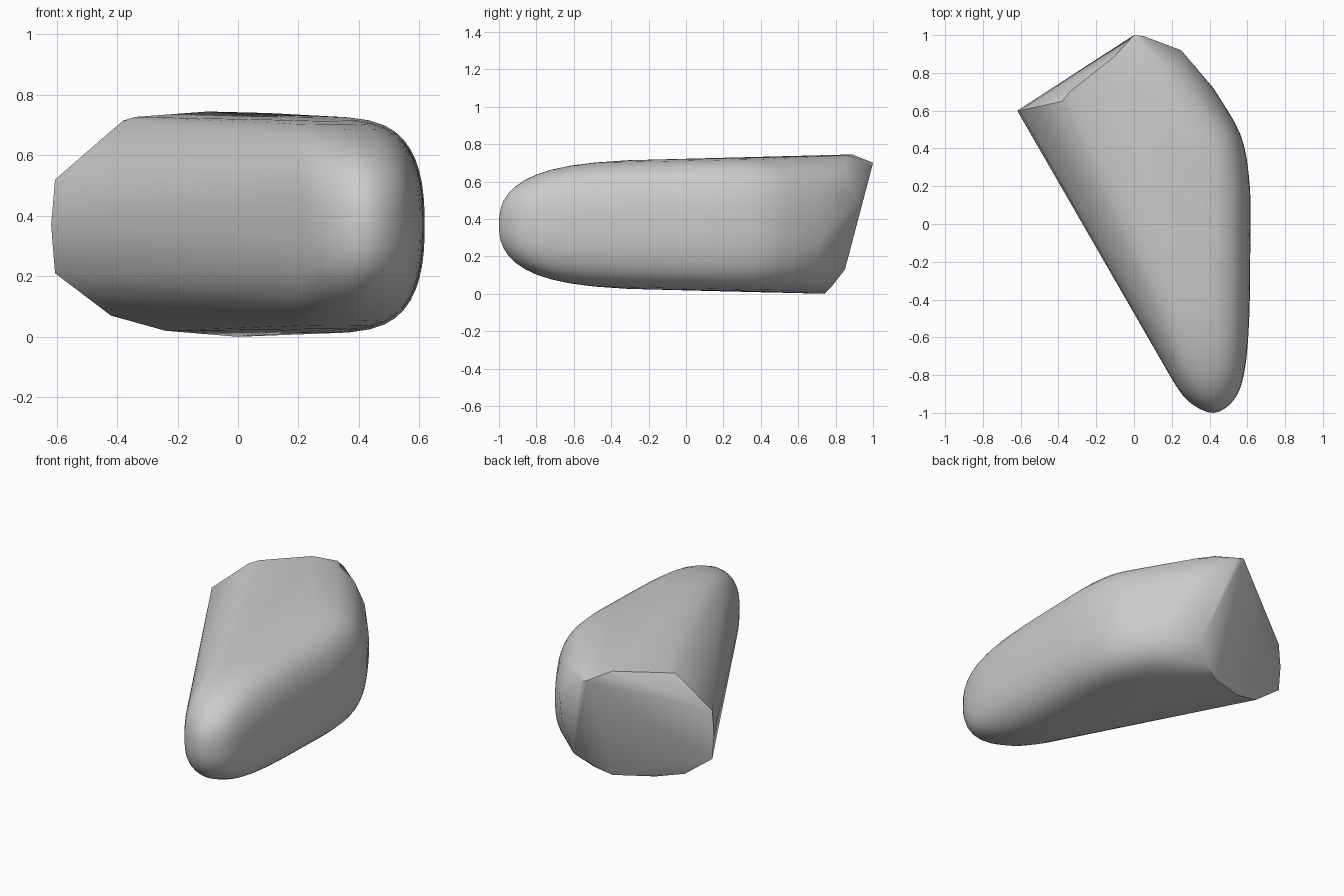
import bpy
import bmesh
import math
from mathutils import Vector

if "Cube" in bpy.data.objects:
    bpy.data.objects.remove(bpy.data.objects["Cube"], do_unlink=True)

# Plain grey stone
grey = bpy.data.materials.new("grey_stone")
grey.use_nodes = True
colour = (0.6, 0.6, 0.6, 1)
grey.diffuse_color = colour
grey.node_tree.nodes["Principled BSDF"].inputs["Base Color"].default_value = colour


def smooth_path(points, steps):
    """Pass a smooth curve through an open list of points."""
    pts = [Vector(p) for p in points]
    pts = [pts[0] * 2 - pts[1]] + pts + [pts[-1] * 2 - pts[-2]]
    path = []
    for a, b, c, d in zip(pts, pts[1:], pts[2:], pts[3:]):
        for i in range(steps):
            t = i / steps
            path.append(0.5 * (2 * b + (c - a) * t + (2 * a - 5 * b + 4 * c - d) * t ** 2
                               + (3 * b - a - 3 * c + d) * t ** 3))
    return path + [pts[-2]]


# Rounded nose and long side, seen from above
outline = smooth_path([
    (0.13, -0.68), (0.20, -0.82), (0.29, -0.94), (0.42, -1.0), (0.53, -0.93),
    (0.585, -0.78), (0.61, -0.5), (0.615, -0.1), (0.613, 0.2), (0.565, 0.47),
    (0.42, 0.72)], 4)

# Broken end: upright corner, upper rim, lower rim
broken_end = [
    (-0.605, 0.6, 0.52), (-0.618, 0.6, 0.37), (-0.605, 0.6, 0.21),
    (-0.38, 0.65, 0.715), (-0.34, 0.70, 0.727), (-0.1, 0.89, 0.745),
    (0, 1, 0.70), (0.05, 0.995, 0.68), (0.1, 0.86, 0.74), (0.24, 0.84, 0.68),
    (0.25, 0.92, 0.52), (0.24, 0.91, 0.36), (0.14, 0.89, 0.3),
    (0.2, 0.85, 0.13), (0.1, 0.78, 0.04), (0.28, 0.72, 0.05),
    (0, 0.74, 0), (-0.24, 0.65, 0.02), (-0.42, 0.61, 0.07)]

bm = bmesh.new()
centre = Vector((0.2, 0.2))
levels = 24
# Stack shrinking copies of the outline into a pillow section
for i in range(levels + 1):
    t = math.sin(math.pi * (i / levels - 0.5))
    shrink = max(0, 1 - abs(t) ** 2.5) ** (1 / 4.5)
    for p in outline:
        q = centre + (p - centre) * shrink
        bm.verts.new((q.x, q.y, 0.37 + t * (0.353 + 0.02 * q.y)))
for p in broken_end:
    bm.verts.new(p)
bmesh.ops.remove_doubles(bm, verts=bm.verts[:], dist=0.002)

# Wrap the points in a single closed skin
bmesh.ops.convex_hull(bm, input=bm.verts[:])
loose = [v for v in bm.verts if not v.link_faces]
bmesh.ops.delete(bm, geom=loose, context='VERTS')
bmesh.ops.recalc_face_normals(bm, faces=bm.faces[:])

mesh = bpy.data.meshes.new("stone")
bm.to_mesh(mesh)
bm.free()
mesh.materials.append(grey)
stone = bpy.data.objects.new("stone", mesh)
bpy.context.collection.objects.link(stone)

bpy.ops.object.select_all(action='DESELECT')
stone.select_set(True)
bpy.context.view_layer.objects.active = stone
bpy.ops.object.shade_smooth_by_angle(angle=math.radians(35))
